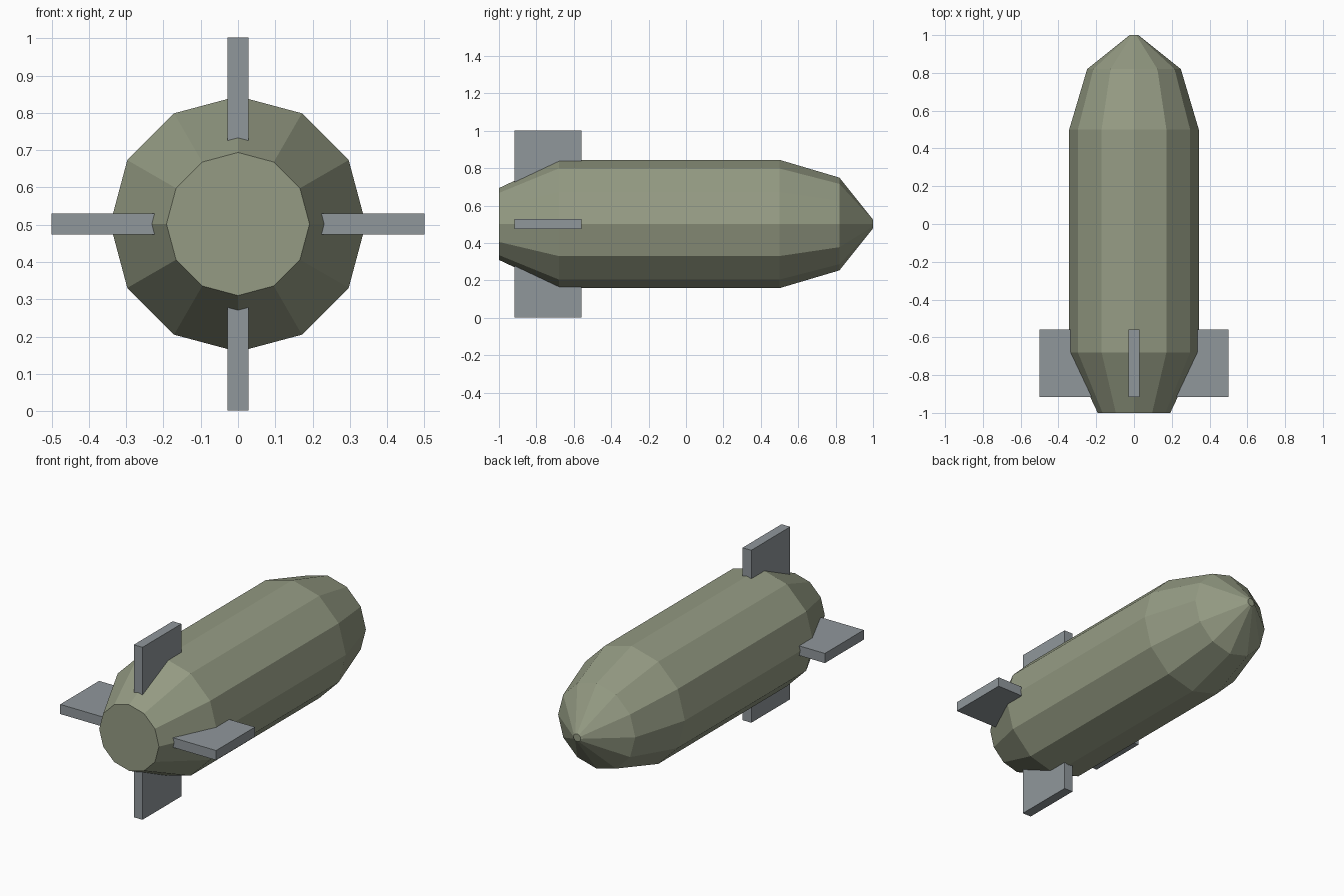
import bpy
import bmesh
from math import cos, sin, pi
from mathutils import Matrix, Vector

cube = bpy.data.objects.get("Cube")
if cube:
    bpy.data.objects.remove(cube, do_unlink=True)

SIDES = 12
AXIS_Z = 0.502


def make_material(name, rgb):
    mat = bpy.data.materials.new(name)
    mat.use_nodes = True
    color = (*rgb, 1.0)
    mat.diffuse_color = color
    mat.node_tree.nodes["Principled BSDF"].inputs["Base Color"].default_value = color
    return mat


def finish(name, bm, mat):
    bmesh.ops.recalc_face_normals(bm, faces=bm.faces)
    mesh = bpy.data.meshes.new(name)
    bm.to_mesh(mesh)
    bm.free()
    mesh.materials.append(mat)
    obj = bpy.data.objects.new(name, mesh)
    obj.location.z = AXIS_Z
    bpy.context.collection.objects.link(obj)
    return obj


olive = make_material("olive green", (0.30, 0.33, 0.23))
grey = make_material("steel grey", (0.28, 0.31, 0.33))

# Body: faceted shell lofted along y from (y, radius) stations
profile = [(-1.0, 0.192), (-0.68, 0.343), (0.5, 0.343), (0.82, 0.248), (1.0, 0.023)]
bm = bmesh.new()
rings = []
for y, r in profile:
    angles = [2 * pi * i / SIDES for i in range(SIDES)]
    rings.append([bm.verts.new((r * cos(a), y, r * sin(a))) for a in angles])
for a, b in zip(rings, rings[1:]):
    for i in range(SIDES):
        j = (i + 1) % SIDES
        bm.faces.new((a[i], a[j], b[j], b[i]))
bm.faces.new(rings[0])
bm.faces.new(rings[-1])
finish("body", bm, olive)

# Tail fins: four thin slabs around the tapered end, rooted inside the body
FIN_Y, FIN_LENGTH, FIN_THICK = -0.738, 0.357, 0.056
FIN_ROOT, FIN_TIP = 0.15, 0.501
for k, name in enumerate(("left_fin", "top_fin", "right_fin", "bottom_fin")):
    bm = bmesh.new()
    bmesh.ops.create_cube(bm, size=1.0)
    bmesh.ops.scale(bm, verts=bm.verts, vec=(FIN_TIP - FIN_ROOT, FIN_LENGTH, FIN_THICK))
    bmesh.ops.translate(bm, verts=bm.verts, vec=((FIN_ROOT + FIN_TIP) / 2, FIN_Y, 0))
    bmesh.ops.rotate(bm, verts=bm.verts, cent=Vector(),
                     matrix=Matrix.Rotation(-k * pi / 2, 3, 'Y'))
    finish(name, bm, grey)
